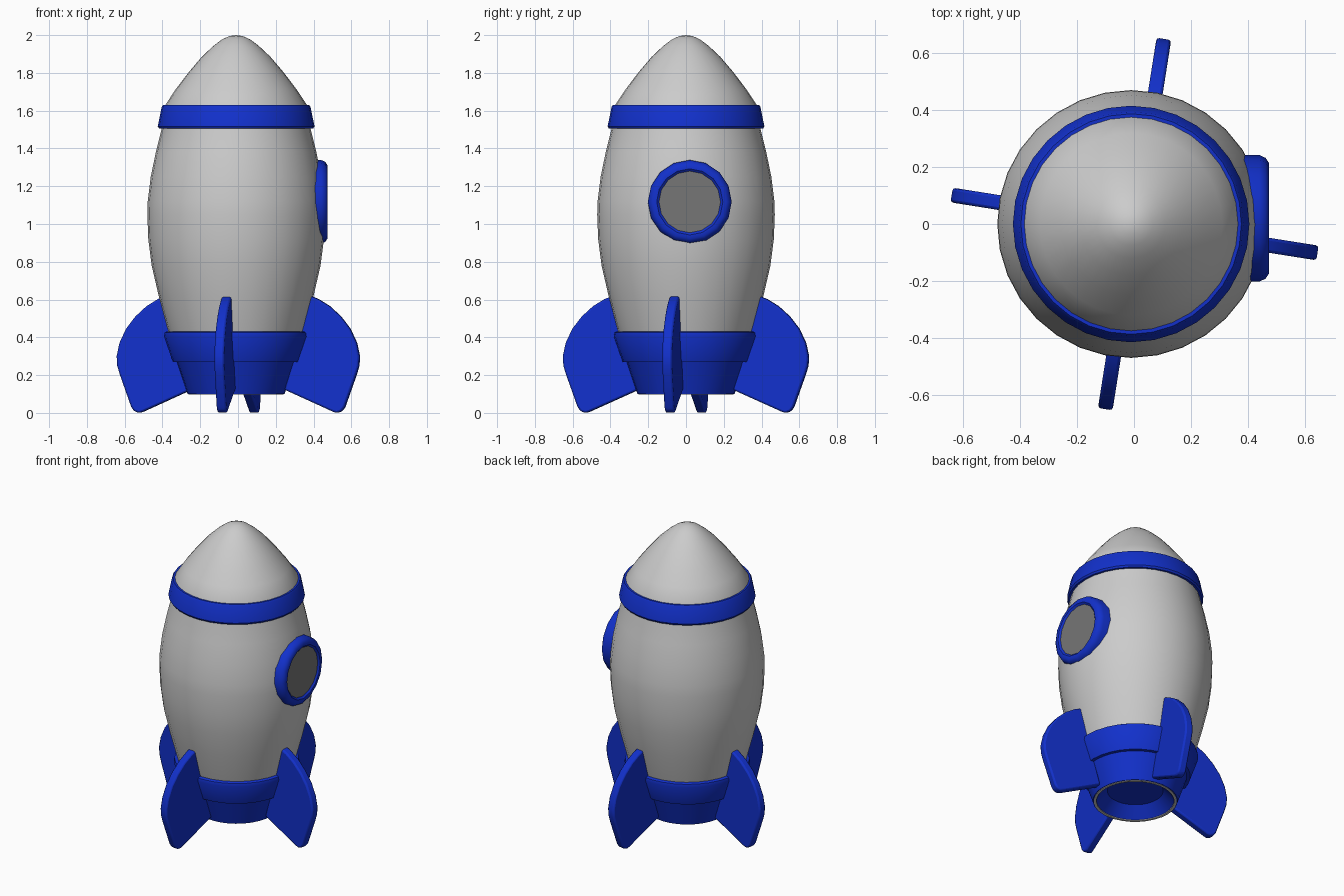
import bpy, bmesh, math
from mathutils import Matrix, Vector

if "Cube" in bpy.data.objects:
    bpy.data.objects.remove(bpy.data.objects["Cube"])


def material(name, colour):
    m = bpy.data.materials.new(name)
    m.diffuse_color = (*colour, 1)
    m.use_nodes = True
    m.node_tree.nodes["Principled BSDF"].inputs["Base Color"].default_value = m.diffuse_color
    return m


blue = material("blue_paint", (0.006, 0.03, 0.6))
dark = material("dark_glass", (0.18, 0.18, 0.18))


def finish(name, bm, mat, matrix, angle=35, bevel=0):
    bmesh.ops.remove_doubles(bm, verts=bm.verts, dist=1e-5)
    bmesh.ops.recalc_face_normals(bm, faces=bm.faces)
    mesh = bpy.data.meshes.new(name)
    bm.to_mesh(mesh)
    bm.free()
    ob = bpy.data.objects.new(name, mesh)
    bpy.context.collection.objects.link(ob)
    ob.matrix_world = matrix
    if mat:
        mesh.materials.append(mat)
    if bevel:
        mod = ob.modifiers.new("soft_edges", 'BEVEL')
        mod.width, mod.segments, mod.limit_method = bevel, 2, 'ANGLE'
    bpy.ops.object.select_all(action='DESELECT')
    ob.select_set(True)
    bpy.context.view_layer.objects.active = ob
    bpy.ops.object.shade_smooth_by_angle(angle=math.radians(angle))
    return ob


def lathe(name, profile, mat=None, closed=True, sides=32,
          matrix=Matrix.Translation((-0.01, 0, 0)), angle=35):
    """Revolve (radius, height) points about the local z axis."""
    bm = bmesh.new()
    vs = [bm.verts.new((r, 0, z)) for r, z in profile]
    edges = [bm.edges.new(p) for p in zip(vs, vs[1:])]
    if closed:
        edges.append(bm.edges.new((vs[-1], vs[0])))
    bmesh.ops.spin(bm, geom=vs + edges, cent=(0, 0, 0), axis=(0, 0, 1),
                   angle=math.tau, steps=sides, use_duplicate=False)
    return finish(name, bm, mat, matrix, angle)


# Grey hull with rounded nose
lathe("hull", [(0, 2.0), (0.035, 1.995), (0.075, 1.977), (0.12, 1.943), (0.18, 1.887),
               (0.25, 1.805), (0.32, 1.713), (0.375, 1.63), (0.395, 1.5), (0.425, 1.38),
               (0.452, 1.25), (0.468, 1.12), (0.47, 1.05), (0.465, 0.92), (0.447, 0.78),
               (0.41, 0.62), (0.365, 0.45), (0.32, 0.31), (0, 0.31)], closed=False)

# Blue bands and engine bell
lathe("nose_band", [(0.36, 1.505), (0.408, 1.505), (0.415, 1.517), (0.394, 1.62),
                    (0.387, 1.63), (0.36, 1.63)], blue)
lathe("tail_skirt", [(0.29, 0.27), (0.335, 0.27), (0.382, 0.405), (0.378, 0.425),
                     (0.37, 0.43), (0.33, 0.43)], blue)
lathe("engine_bell", [(0, 0.17), (0.17, 0.17), (0.238, 0.1), (0.257, 0.1),
                      (0.317, 0.28), (0, 0.28)], blue, closed=False, angle=30)
lathe("engine_rim", [(0.236, 0.097), (0.252, 0.097), (0.252, 0.106), (0.236, 0.106)])

# Porthole on the right side
side = Matrix.Translation((0, 0.02, 1.117)) @ Matrix.Rotation(math.pi / 2, 4, 'Y')
lathe("porthole_frame", [(0.16, 0.33), (0.222, 0.33), (0.222, 0.44), (0.212, 0.462),
                         (0.195, 0.473), (0.175, 0.473), (0.163, 0.463)],
      blue, sides=16, matrix=side)
lathe("porthole_glass", [(0, 0.463), (0.166, 0.463), (0.166, 0.36), (0, 0.36)],
      dark, closed=False, sides=16, matrix=side)

# Four fins, turned slightly about the hull
outline = [(0.31, 0.645), (0.38, 0.622), (0.43, 0.602), (0.49, 0.565), (0.55, 0.51),
           (0.60, 0.445), (0.635, 0.37), (0.65, 0.30), (0.647, 0.25), (0.632, 0.20),
           (0.572, 0.032), (0.556, 0.009), (0.53, 0.0), (0.51, 0.006), (0.25, 0.123),
           (0.29, 0.27)]
for i, side_name in enumerate(("right", "back", "left", "front")):
    bm = bmesh.new()
    face = bm.faces.new([bm.verts.new((r, -0.026, z)) for r, z in outline])
    new = bmesh.ops.extrude_face_region(bm, geom=[face], use_keep_orig=True)["geom"]
    bmesh.ops.translate(bm, vec=Vector((0, 0.052, 0)),
                        verts=[g for g in new if isinstance(g, bmesh.types.BMVert)])
    turn = Matrix.Rotation(math.radians(-9 + 90 * i), 4, 'Z')
    scale = Matrix.Scale(1.012 if i % 2 else 1.0, 4, (1, 0, 0))
    finish(side_name + "_fin", bm, blue,
           Matrix.Translation((0.002, 0, 0)) @ turn @ scale, bevel=0.01)
